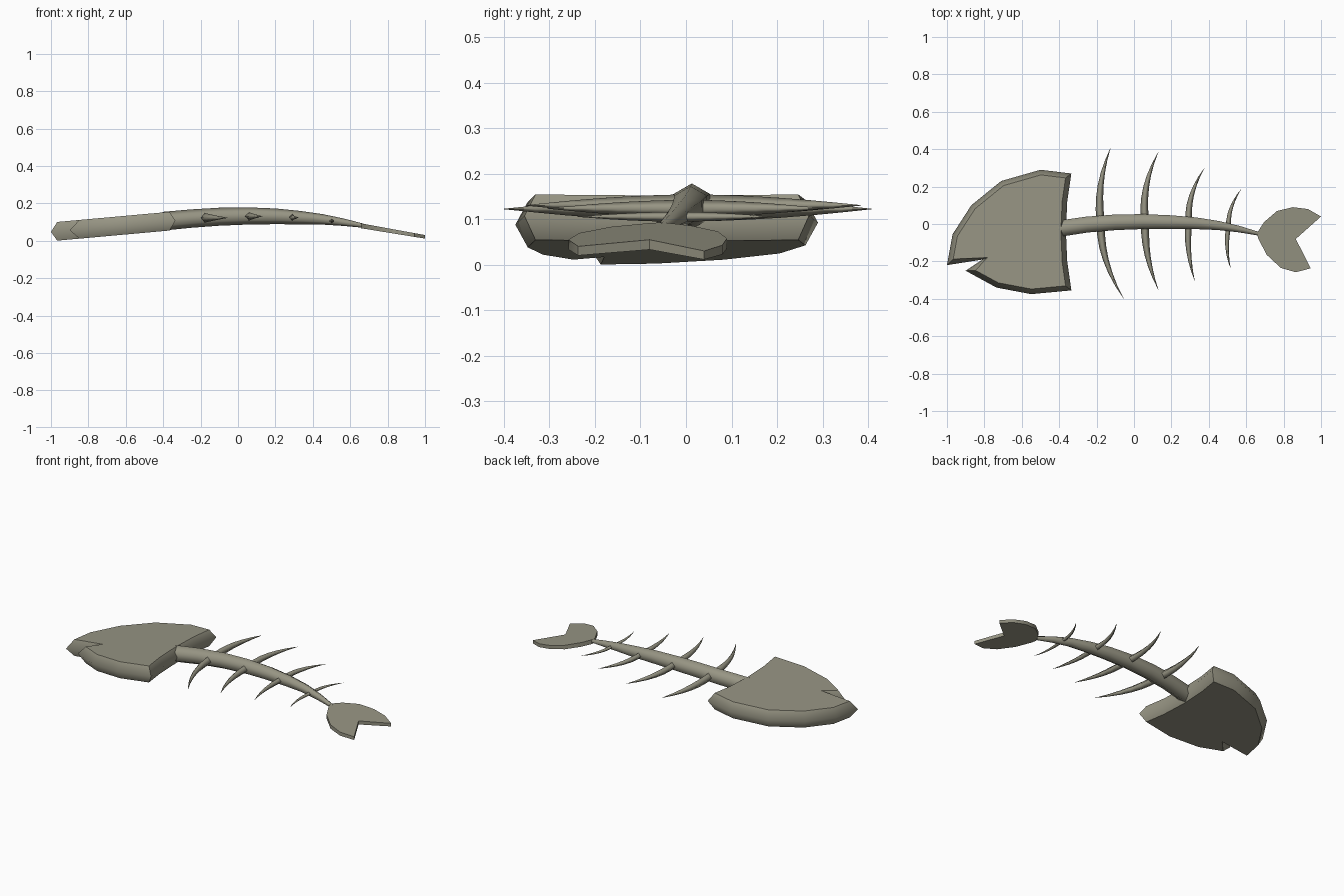
import bpy, bmesh, math
from mathutils import Vector

if "Cube" in bpy.data.objects:
    bpy.data.objects.remove(bpy.data.objects["Cube"])

bone = bpy.data.materials.new("bone grey")
bone.diffuse_color = (0.31, 0.30, 0.23, 1)
bone.use_nodes = True
bone.node_tree.nodes["Principled BSDF"].inputs["Base Color"].default_value = bone.diffuse_color


def loft(name, rings, sharp_caps=False):
    """Skin a list of equal-length rings and close both ends."""
    bm = bmesh.new()
    rows = [[bm.verts.new(p) for p in ring] for ring in rings]
    n = len(rows[0])
    for a, b in zip(rows, rows[1:]):
        for i in range(n):
            j = (i + 1) % n
            bm.faces.new((a[i], a[j], b[j], b[i])).smooth = True
    caps = [bm.faces.new(rows[0]), bm.faces.new(rows[-1])]
    for c in caps:
        c.smooth = False
        for e in c.edges:
            e.smooth = False
    bmesh.ops.recalc_face_normals(bm, faces=bm.faces)
    if sharp_caps:
        # keep strong corners of the outline crisp
        for k in range(n):
            d0 = (rows[0][k].co - rows[0][k - 1].co).normalized()
            d1 = (rows[0][(k + 1) % n].co - rows[0][k].co).normalized()
            if d0.dot(d1) < 0.8:
                for a, b in zip(rows, rows[1:]):
                    bm.edges.get((a[k], b[k])).smooth = False
    me = bpy.data.meshes.new(name)
    bm.to_mesh(me)
    bm.free()
    me.materials.append(bone)
    ob = bpy.data.objects.new(name, me)
    bpy.context.collection.objects.link(ob)
    return ob


def inset(outline, d):
    """Mitred inward offset of a clockwise outline."""
    out = []
    for k, p in enumerate(outline):
        p = Vector(p)
        e0 = (p - Vector(outline[k - 1])).normalized()
        e1 = (Vector(outline[(k + 1) % len(outline)]) - p).normalized()
        n0, n1 = Vector((e0.y, -e0.x)), Vector((e1.y, -e1.x))
        out.append(p + (n0 + n1) * d / max(0.4, 1 + n0.dot(n1)))
    return out


# Head: tilted plate with a ridged rim, mouth notch and concave back
head = [(-1, -.22), (-.97, -.055), (-.87, .10), (-.71, .23), (-.5, .29),
        (-.335, .27), (-.357, .12), (-.364, -.04), (-.357, -.2), (-.335, -.355),
        (-.55, -.375), (-.735, -.34), (-.9, -.25), (-.81, -.19)]
small = inset(head, .027)
loft("head", [[(p[0], p[1], .048 + .09 * (p[0] + 1) + h) for p in ring]
              for ring, h in ((small, -.05), (head, 0), (small, .05))], True)

# Tail fin: thin wedge sloping down to the tips
tail = [(.657, -.05), (.695, .01), (.765, .07), (.85, .09), (.93, .08), (1, .04),
        (.865, -.08), (.945, -.237), (.865, -.258), (.785, -.235), (.71, -.165), (.665, -.08)]
loft("tail_fin", [[(x, y, z - s * (x - .66)) for x, y in tail]
                  for z, s in ((.067, .162), (.093, .183))], True)

# Spine: tapering six-sided arched tube (x, y, z, radius)
spine = [(-.40, -.025, .105, .05), (-.25, -.003, .119, .049), (-.1, .009, .129, .048),
         (.05, .013, .133, .046), (.2, .01, .131, .042), (.33, .004, .124, .036),
         (.45, -.008, .115, .028), (.56, -.027, .1, .02), (.67, -.053, .081, .011)]
rings = []
for i, (x, y, z, r) in enumerate(spine):
    a, b = spine[max(i - 1, 0)], spine[min(i + 1, len(spine) - 1)]
    t = (Vector(b[:3]) - Vector(a[:3])).normalized()
    side = t.cross(Vector((0, 0, 1))).normalized()
    up = side.cross(t)
    rings.append([Vector((x, y, z)) + r * (math.sin(k * math.pi / 3) * side
                  + math.cos(k * math.pi / 3) * up) for k in range(6)])
loft("spine", rings)


# Ribs: curved spikes with a diamond section, tapering to a point
def rib(name, base, mid_x, tip, z, w, h):
    (x0, y0), (x2, y2) = base, tip
    x1 = 2 * mid_x - (x0 + x2) / 2
    rings = []
    for i in range(7):
        t = i / 6
        x = (1 - t) ** 2 * x0 + 2 * t * (1 - t) * x1 + t * t * x2
        y = y0 + (y2 - y0) * t
        s = max(1 - t ** 1.8, .02)
        rings.append([(x - w * s, y, z), (x, y, z + h * s), (x + w * s, y, z), (x, y, z - h * s)])
    loft(name, rings)


# base, upper mid x, upper tip, lower mid x, lower tip, z, half width, half height
ribs = [((-.178, .01), -.178, (-.125, .408), -.15, (-.055, -.4), .123, .022, .027),
        ((.06, .012), .065, (.13, .385), .073, (.13, -.352), .131, .022, .024),
        ((.293, .006), .308, (.378, .302), .293, (.325, -.305), .124, .018, .019),
        ((.505, -.017), .52, (.575, .19), .498, (.517, -.24), .106, .013, .011)]
for i, (b, mu, tu, ml, tl, z, w, h) in enumerate(ribs, 1):
    rib(f"rib_{i}_upper", b, mu, tu, z, w, h)
    rib(f"rib_{i}_lower", b, ml, tl, z, w, h)
